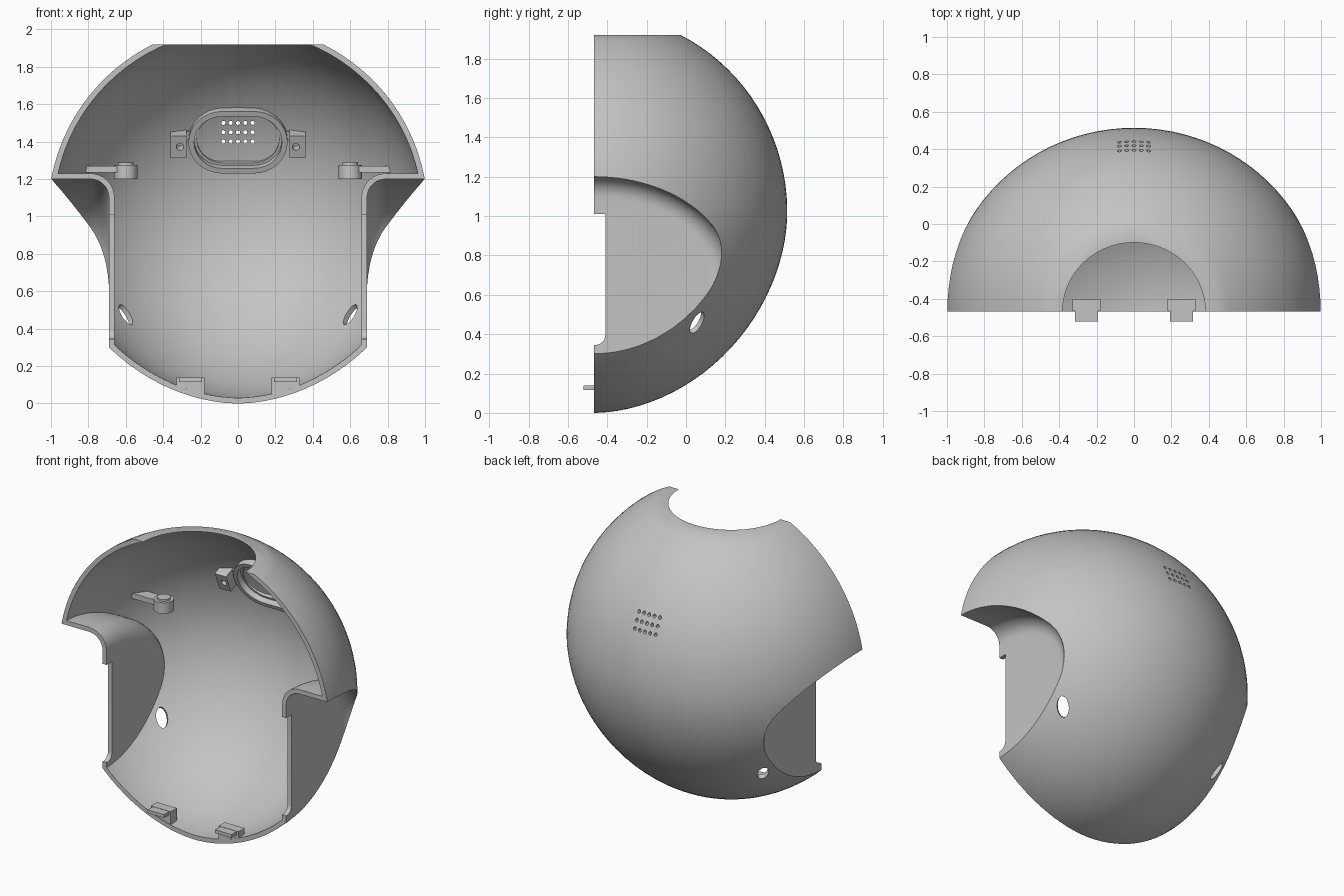
import bpy, bmesh
from math import sin, cos, pi, radians
from mathutils import Matrix, Vector

if "Cube" in bpy.data.objects:
    bpy.data.objects.remove(bpy.data.objects["Cube"])

grey = bpy.data.materials.new("plain_grey")
grey.use_nodes = True
COLOUR = (0.55, 0.55, 0.55, 1)
grey.diffuse_color = COLOUR
grey.node_tree.nodes["Principled BSDF"].inputs["Base Color"].default_value = COLOUR

FRONT = -0.468   # plane of the open front
WALL = 0.03      # shell thickness


def loft(name, rings, mat=Matrix(), side=1, closed=False):
    """Skin a stack of point rings; side=-1 mirrors across x."""
    place = Matrix.Scale(side, 4, (1, 0, 0)) @ mat
    bm = bmesh.new()
    loops = [[bm.verts.new(place @ Vector(p)) for p in ring] for ring in rings]
    n = len(loops[0])
    for a, b in zip(loops, loops[1:] + (loops[:1] if closed else [])):
        for i in range(n):
            j = (i + 1) % n
            bm.faces.new((a[i], a[j], b[j], b[i]))
    if not closed:
        bm.faces.new(loops[0])
        bm.faces.new(loops[-1])
    bmesh.ops.recalc_face_normals(bm, faces=bm.faces)
    mesh = bpy.data.meshes.new(name)
    bm.to_mesh(mesh)
    bm.free()
    mesh.materials.append(grey)
    obj = bpy.data.objects.new(name, mesh)
    bpy.context.collection.objects.link(obj)
    return obj


def boolean(target, other, op="DIFFERENCE", keep=False):
    mod = target.modifiers.new("cut", "BOOLEAN")
    mod.operation, mod.solver, mod.object = op, "EXACT", other
    bpy.context.view_layer.objects.active = target
    bpy.ops.object.modifier_apply(modifier=mod.name)
    if not keep:
        bpy.data.objects.remove(other)


def box(name, lo, hi, **kw):
    ring = [(lo[0], lo[1]), (hi[0], lo[1]), (hi[0], hi[1]), (lo[0], hi[1])]
    return loft(name, [[(x, y, z) for x, y in ring] for z in (lo[2], hi[2])], **kw)


def disc(rx, ry, z, n=24):
    return [(rx * cos(2 * pi * i / n), ry * sin(2 * pi * i / n), z) for i in range(n)]


def dome(name, inset, top):
    """Slightly egg-shaped body of revolution, narrowing towards the chin."""
    rings = []
    steps = 44
    for i in range(steps + 1):
        a = radians(-88.5 + (top + 88.5) * i / steps)
        power = 2 / 1.89 if a < 0 else 1
        r = (1.015 - inset) * cos(a) ** power
        h = (1.02 if a < 0 else 1.007) - inset
        z = 1.02 + h * abs(sin(a)) ** power * (1 if a > 0 else -1)
        rings.append([(x, y - 0.47, z) for x, y, z in disc(r, r * 0.97, z, 96)])
    return loft(name, rings)


def cheek_cutter(grow, side):
    """Side recess with a filleted inner edge, enlarged by grow."""
    fillet, rings = 0.1 + grow, []
    steps = [radians(90 * i / 8) for i in range(9)]
    spots = [(0.69 - grow + fillet * (1 - cos(t)), fillet * (1 - sin(t))) for t in steps]
    for x, inset in spots + [(1.4, 0)]:
        a, b = 0.69 + grow - inset, 0.48 + grow - inset
        arc = [radians(90 - 90 * i / 24) for i in range(25)]
        ring = [(x, -0.8, 0.72 + b)]
        ring += [(x, -0.47 + a * cos(t), 0.72 + b * sin(t)) for t in arc]
        ring += [(x, -0.47 + a, -0.3), (x, -0.8, -0.3)]
        rings.append(ring)
    return loft("cheek_cutter", rings, side=side)


# Shell: outer body minus a smaller inner body, both with cheek recesses
shell = dome("helmet_shell", 0, 63.35)
cavity = dome("cavity", WALL, 88.5)
for s in (1, -1):
    boolean(shell, cheek_cutter(0, s))
    boolean(cavity, cheek_cutter(WALL, s))
boolean(shell, cavity)
boolean(shell, box("front_cutter", (-2, -2, -1), (2, FRONT, 3)))

# Cheek edge notches and slanted slots
normal = Vector((0.62, 0.53, -0.57)).normalized()
across = Vector((0, 0, 1)).cross(normal).normalized()
along = normal.cross(across)
slot_frame = Matrix((across, along, normal)).transposed().to_4x4()
slot_frame.translation = (0.605, 0.045, 0.47)
corner = [(-0.46 + 0.05 * sin(t), 0.395 - 0.05 * cos(t))
          for t in (radians(15 * i) for i in range(7))]
notch = [(-0.6, 0.345)] + corner + [(-0.41, 1.01), (-0.6, 1.01)]
for s in (1, -1):
    boolean(shell, loft("notch", [[(x, y, z) for y, z in notch] for x in (0.6, 0.75)], side=s))
    boolean(shell, loft("slot", [disc(0.036, 0.066, z) for z in (-0.12, 0.12)],
                        mat=slot_frame, side=s))

# Grid of small sound holes at the back
for col in range(5):
    for row in range(3):
        spot = Matrix.Translation((0.039 * (col - 2), 0.4, 1.4 + 0.05 * row))
        boolean(shell, loft("sound_hole", [disc(0.011, 0.011, z, 12) for z in (-0.3, 0.3)],
                            mat=spot @ Matrix.Rotation(pi / 2, 4, "X")))

# Inner fittings are trimmed to end inside the shell wall
hull = dome("hull", WALL / 2, 88.5)
parts = [shell]


def fit(obj):
    boolean(obj, hull, "INTERSECT", keep=True)
    parts.append(obj)


def stadium(w, h, z, n=16):
    half = [radians(-90 + 180 * i / n) for i in range(n + 1)]
    right = [(w - h + h * cos(t), h * sin(t), z) for t in half]
    return right + [(-x, -y, z) for x, y, z in right]


# Oval speaker ring, leaning with the back wall
lean = Matrix.Translation((0, 0.38, 1.415)) @ Matrix.Rotation(radians(113), 4, "X")
section = [(0, -0.09), (0, 0.05), (0.03, 0.05), (0.03, 0.01), (0.045, 0.01), (0.045, -0.09)]
fit(loft("speaker_ring", [stadium(0.265 - d, 0.18 - d, z) for d, z in section],
         mat=lean, closed=True))

for s, tag in ((1, "left"), (-1, "right")):
    # Drilled bracket beside the ring
    bracket = box(tag + "_bracket", (0.275, -0.07, -0.09), (0.36, 0.06, 0.1), mat=lean, side=s)
    drill = lean @ Matrix.Translation((0.31, -0.005, 0.1))
    boolean(bracket, loft("drill", [disc(0.02, 0.02, z, 20) for z in (-0.06, 0.05)],
                          mat=drill, side=s))
    fit(bracket)
    fit(box(tag + "_bracket_link", (0.25, 0.0, -0.09), (0.29, 0.055, 0.03), mat=lean, side=s))

    # Stepped boss on an arm from the side wall
    post = Matrix.Translation((0.6, 0.06, 0))
    steps = [(0.062, 1.2), (0.062, 1.275), (0.042, 1.275), (0.042, 1.287)]
    fit(loft(tag + "_boss", [disc(r, r, z, 32) for r, z in steps], mat=post, side=s))
    fit(box(tag + "_boss_arm", (0.645, 0.02, 1.235), (0.95, 0.1, 1.27), side=s))

    # Chin clip: block on the shell with a tongue out of the front
    fit(box(tag + "_chin_block", (0.18, FRONT + 0.003, -0.1), (0.33, -0.4, 0.14), side=s))
    fit(box(tag + "_chin_tongue", (0.192, -0.52, 0.115), (0.315, -0.44, 0.138), side=s))

bpy.data.objects.remove(hull)

# Smooth curved faces, keep edges sharp
bpy.ops.object.select_all(action="DESELECT")
for obj in parts:
    obj.select_set(True)
bpy.context.view_layer.objects.active = shell
bpy.ops.object.shade_smooth_by_angle(angle=radians(30))
